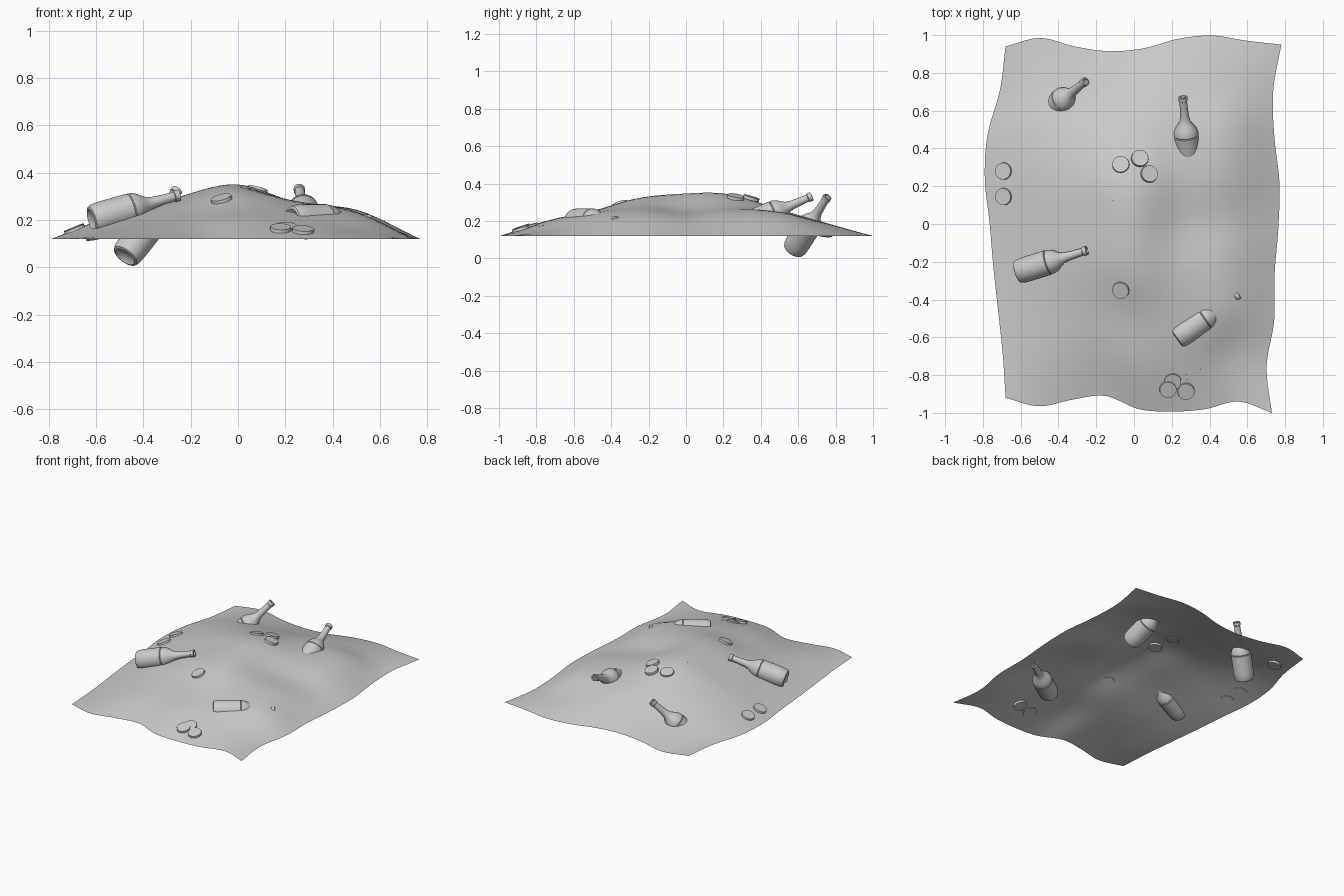
import bpy, bmesh, math
from mathutils import Vector
from mathutils.bvhtree import BVHTree

if "Cube" in bpy.data.objects:
    bpy.data.objects.remove(bpy.data.objects["Cube"])


def spline(vals, t):
    """Catmull-Rom through evenly spaced values, t in 0..1"""
    n = len(vals) - 1
    i = min(int(t * n), n - 1)
    f = t * n - i
    b, c = vals[i], vals[i + 1]
    a = vals[i - 1] if i > 0 else 2 * b - c
    d = vals[i + 2] if i + 2 <= n else 2 * c - b
    return b + 0.5 * f * (c - a + f * (2*a - 5*b + 4*c - d + f * (3*(b - c) + d - a)))


def finish(bm, name, angle=35):
    me = bpy.data.meshes.new(name)
    bm.to_mesh(me)
    bm.free()
    ob = bpy.data.objects.new(name, me)
    bpy.context.collection.objects.link(ob)
    bpy.ops.object.select_all(action='DESELECT')
    ob.select_set(True)
    bpy.context.view_layer.objects.active = ob
    bpy.ops.object.shade_smooth_by_angle(angle=math.radians(angle))
    return ob


# Sand sheet: wavy outline and inner heights above the flat rim
left = [-.68, -.695, -.72, -.745, -.765, -.79, -.775, -.71, -.68]
right = [.73, .702, .742, .744, .764, .77, .743, .737, .78]
front = [-.92, -.965, -.93, -.91, -.98, -.993, -.98, -.94, -1]
back = [.94, .985, .94, .915, .93, .98, .998, .97, .95]
inner = [[.155, .178, .198, .195, .165],
         [.178, .225, .25, .25, .225],
         [.20, .27, .32, .28, .235],
         [.215, .288, .345, .262, .215],
         [.22, .292, .345, .275, .24],
         [.205, .255, .278, .25, .235],
         [.165, .187, .198, .19, .168]]
RIM = 0.12
heights = [[RIM] * 7] + [[RIM] + r + [RIM] for r in inner] + [[RIM] * 7]

NU, NV = 42, 54
bm = bmesh.new()
grid = []
for j in range(NV + 1):
    v = j / NV
    row = []
    for i in range(NU + 1):
        u = i / NU
        l, r = spline(left, v), spline(right, v)
        f, b = spline(front, u), spline(back, u)
        z = spline([spline(h, u) for h in heights], v)
        row.append(bm.verts.new((l + (r - l) * u, f + (b - f) * v, z)))
    grid.append(row)
for j in range(NV):
    for i in range(NU):
        bm.faces.new((grid[j][i], grid[j][i+1], grid[j+1][i+1], grid[j+1][i]))
bm.normal_update()
tree = BVHTree.FromBMesh(bm)
finish(bm, "sand_mound", 60)

# Bottle profile (radius, height): recessed base, body, shoulder, neck, open mouth
PROFILE = [(0, .018), (.035, .012), (.048, 0), (.058, .004), (.065, .022), (.067, .06),
           (.067, .178), (.063, .181), (.066, .185), (.064, .20), (.055, .222),
           (.040, .243), (.029, .262), (.024, .29), (.021, .34), (.020, .378),
           (.024, .381), (.024, .402), (.016, .404), (.015, .35), (0, .345)]


def bottle(name, base, tip):
    bm = bmesh.new()
    vs = [bm.verts.new((r, 0, z)) for r, z in PROFILE]
    es = [bm.edges.new(p) for p in zip(vs, vs[1:])]
    bmesh.ops.spin(bm, geom=vs + es, cent=(0, 0, 0), axis=(0, 0, 1),
                   angle=2 * math.pi, steps=32)
    bmesh.ops.remove_doubles(bm, verts=bm.verts, dist=1e-5)
    bmesh.ops.recalc_face_normals(bm, faces=bm.faces)
    ob = finish(bm, name, 40)
    ob.location = base
    ob.rotation_euler = (Vector(tip) - Vector(base)).to_track_quat('Z', 'Y').to_euler()


bottle("bottle_back_left", (-.478, .575, .045), (-.255, .757, .33))
bottle("bottle_back_right", (.29, .305, .17), (.258, .68, .335))
bottle("bottle_left", (-.62, -.255, .20), (-.25, -.14, .305))
bottle("bottle_front", (.225, -.605, .20), (.56, -.37, .20))

# Bottle caps lying on the slope: x, y, offset from the sand
CAPS = [(-.69, .28, .004), (-.69, .145, .004), (.03, .345, .012), (-.07, .315, .002),
        (.08, .265, .006), (-.07, -.35, .004), (.205, -.835, .0), (.18, -.875, .006),
        (.275, -.885, .006), (.32, -.8, -.008), (-.07, .14, -.010), (-.6, .74, -.010)]
for k, (x, y, off) in enumerate(CAPS):
    hit, nrm, _, _ = tree.ray_cast(Vector((x, y, 2)), Vector((0, 0, -1)))
    bm = bmesh.new()
    bmesh.ops.create_cone(bm, cap_ends=True, segments=28, radius1=.046, radius2=.044, depth=.016)
    ob = finish(bm, f"cap_{k + 1}")
    ob.location = hit + nrm * off
    ob.rotation_euler = nrm.to_track_quat('Z', 'Y').to_euler()
